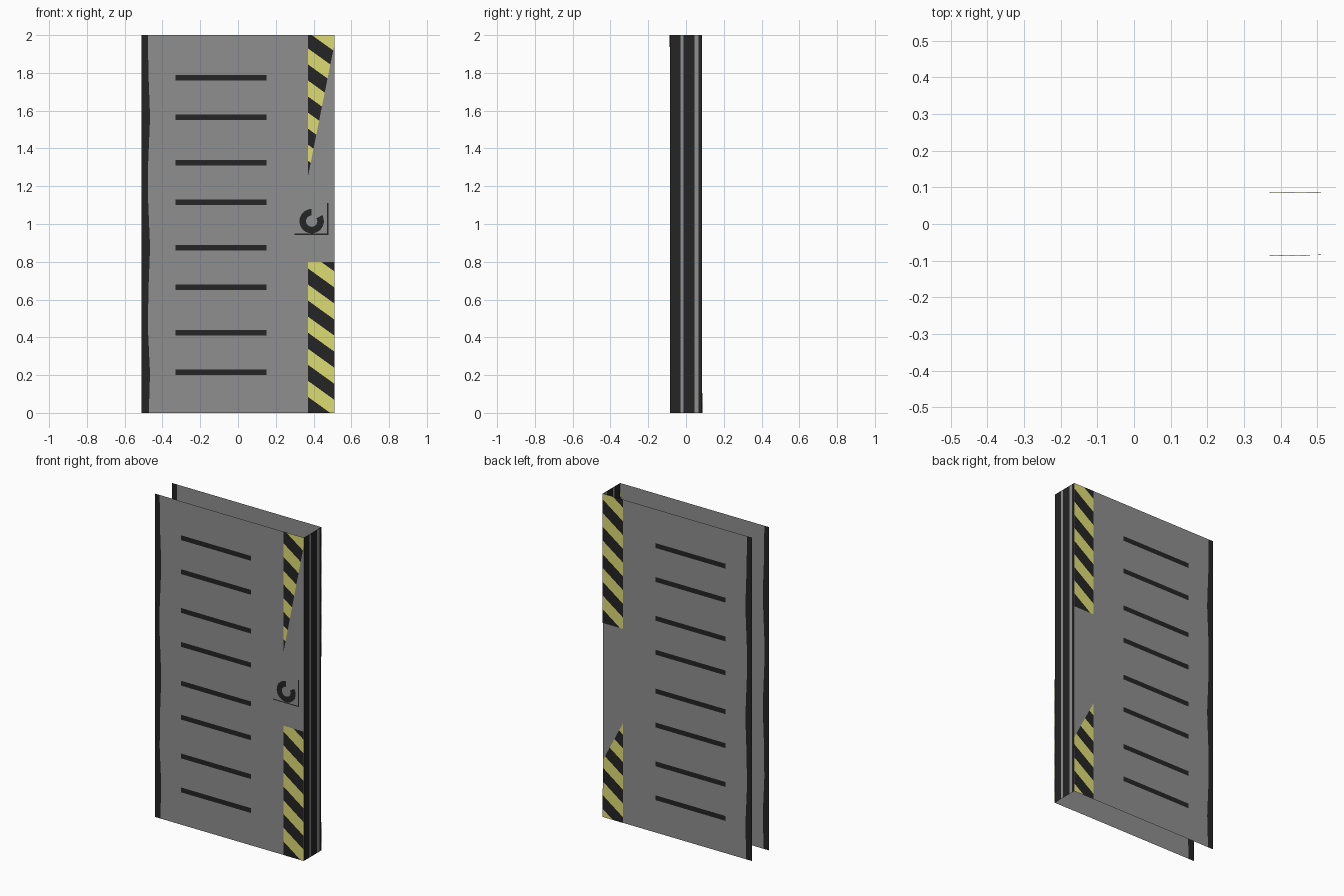
import bpy, bmesh, math
from mathutils import Vector

if "Cube" in bpy.data.objects:
    bpy.data.objects.remove(bpy.data.objects["Cube"])

W, D, H = 0.51, 0.085, 2.0      # half width, half depth, height


def material(name, rgb):
    m = bpy.data.materials.new(name)
    m.diffuse_color = (*rgb, 1)
    m.use_nodes = True
    m.node_tree.nodes["Principled BSDF"].inputs["Base Color"].default_value = m.diffuse_color
    return m


GREY = material("panel_grey", (0.275, 0.275, 0.275))
DARK = material("dark_rubber", (0.018, 0.018, 0.018))
YELLOW = material("warning_yellow", (0.73, 0.715, 0.17))


def finish(bm, name, mats):
    me = bpy.data.meshes.new(name)
    bm.to_mesh(me)
    bm.free()
    for m in mats:
        me.materials.append(m)
    ob = bpy.data.objects.new(name, me)
    bpy.context.collection.objects.link(ob)
    return ob


def sheet(x0, x1, z0, z1, y):
    """Upright rectangle facing outwards along the sign of y."""
    bm = bmesh.new()
    pts = [(x0, y, z0), (x1, y, z0), (x1, y, z1), (x0, y, z1)]
    if y > 0:
        pts.reverse()
    bm.faces.new([bm.verts.new(p) for p in pts])
    return bm


def cut(bm, co, no):
    bmesh.ops.bisect_plane(bm, geom=bm.verts[:] + bm.edges[:] + bm.faces[:],
                           plane_co=co, plane_no=no, dist=1e-5)


# Door panels: slots and the worn hinge edge are cut into the sheet
SLOTS = [0.215, 0.425, 0.665, 0.875, 1.115, 1.325, 1.565, 1.775]
HINGE = -0.472


def panel(name, y):
    bm = sheet(-W, W, 0, H, y)
    for x in (HINGE, -0.33, 0.15):
        cut(bm, (x, 0, 0), (1, 0, 0))
    for z in SLOTS:
        for dz in (-0.015, 0.015):
            cut(bm, (0, 0, z + dz), (0, 0, 1))
    for f in bm.faces:
        c = f.calc_center_median()
        in_slot = -0.33 < c.x < 0.15 and any(abs(c.z - z) < 0.014 for z in SLOTS)
        f.material_index = int(c.x < HINGE or in_slot)
    for v in bm.verts:                       # slightly wavy hinge edge
        if abs(v.co.x - HINGE) < 1e-4:
            v.co.x += 0.006 * math.sin(v.co.z * 9)
    finish(bm, name, [GREY, DARK])


panel("front_panel", -D)
panel("back_panel", D)

# Closing edge: dark strip with two grey seams
bm = bmesh.new()
bm.faces.new([bm.verts.new(p) for p in
              [(W, -D, 0), (W, D, 0), (W, D, H), (W, -D, H)]])
seams = [(-0.03, -0.013), (0.045, 0.067)]
for y in sum(seams, ()):
    cut(bm, (0, y, 0), (0, 1, 0))
for f in bm.faces:
    y = f.calc_center_median().y
    f.material_index = int(not any(a < y < b for a, b in seams))
finish(bm, "closing_edge", [GREY, DARK])

# Hazard stripe decals
X0, PERIOD, SLOPE = 0.37, 0.17, 0.72


def hazard(name, side, z0, phase, lift):
    """Striped plate; lift(x, z) is its height above the panel."""
    bm = sheet(X0, W, z0, z0 + 0.8, side * D)
    left = X0 if side < 0 else W             # left edge as the viewer sees it
    for k in range(-2, 14):
        cut(bm, (left, 0, z0 + phase + k * PERIOD / 2), (-side * SLOPE, 0, 1))
    for f in bm.faces:
        c = f.calc_center_median()
        t = c.z - z0 - phase + SLOPE * abs(c.x - left)
        f.material_index = int(t % PERIOD < PERIOD / 2)
    for v in bm.verts:
        v.co.y += side * lift(v.co.x, v.co.z)
    finish(bm, name, [YELLOW, DARK])


def flat(x, z):
    return 0.0008


hazard("front_lower_stripes", -1, 0, 0, flat)
hazard("back_upper_stripes", 1, 1.2, 0, flat)
# These two plates sink into the panel along a diagonal
hazard("front_upper_stripes", -1, 1.2, 0.05,
       lambda x, z: 0.0015 * (z - 1.25 - 5 * (x - X0)))
hazard("back_lower_stripes", 1, 0, 0.05,
       lambda x, z: 0.002 * (0.62 - 1.93 * (x - X0) - z))

# Handle: open ring with a thin frame line below and to the right
bm = bmesh.new()
Y = -D - 0.001


def quad(pts):
    bm.faces.new([bm.verts.new((x, Y, z)) for x, z in pts])


def ring_pt(r, a):
    return 0.39 + r * math.cos(a), 1.015 + r * math.sin(a)


N = 16
for i in range(N):
    a, b = (math.radians(90 + 300 * j / N) for j in (i, i + 1))
    quad([ring_pt(0.03, a), ring_pt(0.065, a), ring_pt(0.065, b), ring_pt(0.03, b)])
for x0, x1, z0, z1 in [(0.30, 0.478, 0.943, 0.949), (0.472, 0.478, 0.949, 1.11)]:
    quad([(x0, z0), (x1, z0), (x1, z1), (x0, z1)])
finish(bm, "handle_mark", [DARK])
